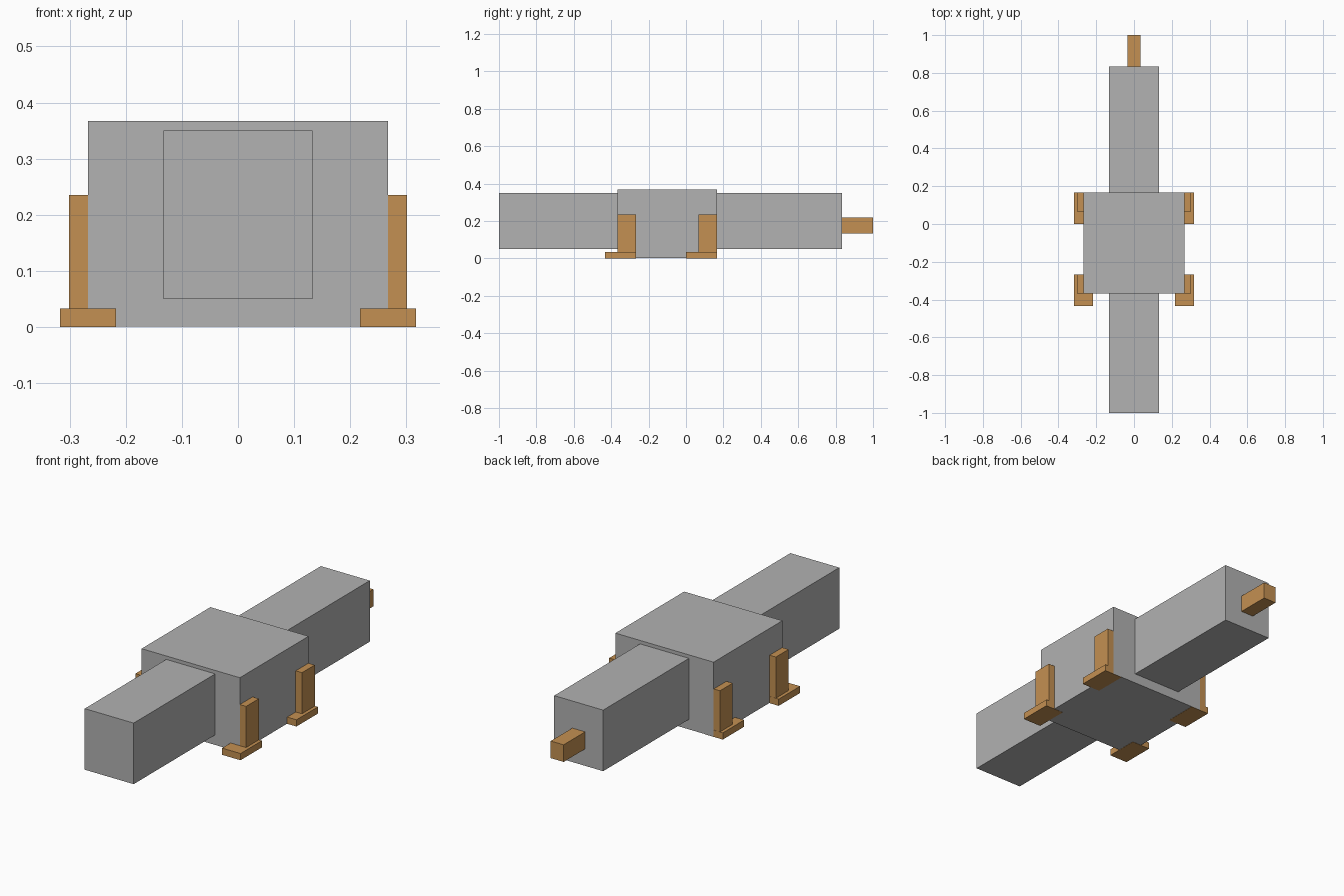
import bpy

cube = bpy.data.objects.get("Cube")
if cube:
    bpy.data.objects.remove(cube, do_unlink=True)


def material(name, rgb):
    m = bpy.data.materials.new(name)
    m.use_nodes = True
    m.diffuse_color = (*rgb, 1)
    m.node_tree.nodes["Principled BSDF"].inputs["Base Color"].default_value = (*rgb, 1)
    return m


gray = material("stone gray", (0.445, 0.445, 0.445))
tan = material("tan orange", (0.55, 0.28, 0.084))


def box(name, lo, hi, mat):
    """Axis-aligned box between two corners."""
    bpy.ops.mesh.primitive_cube_add(size=1)
    o = bpy.context.object
    o.name = o.data.name = name
    for v in o.data.vertices:
        v.co = [(l + h) / 2 + c * (h - l) for l, h, c in zip(lo, hi, v.co)]
    o.data.materials.append(mat)
    return o


# Central block and the long beams at each end
box("body", (-0.267, -0.367, 0.001), (0.267, 0.167, 0.367), gray)
box("front_beam", (-0.133, -1.0, 0.05), (0.133, -0.36, 0.35), gray)
box("rear_beam", (-0.133, 0.16, 0.05), (0.133, 0.833, 0.35), gray)

# Small peg at the back end
box("tail_peg", (-0.035, 0.825, 0.133), (0.035, 1.0, 0.217), tan)

# Four legs with flat feet reaching forward
for side, s in (("left", 1), ("right", -1)):
    for end, back in (("front", -0.267), ("rear", 0.167)):
        x0, x1 = sorted((s * 0.26, s * 0.301))
        box(f"{end}_{side}_leg", (x0, back - 0.1, 0.02),
            (x1, back - 0.001, 0.235), tan)
        x0, x1 = sorted((s * 0.217, s * 0.317))
        box(f"{end}_{side}_foot", (x0, back - 0.166, 0.0),
            (x1, back, 0.033), tan)
